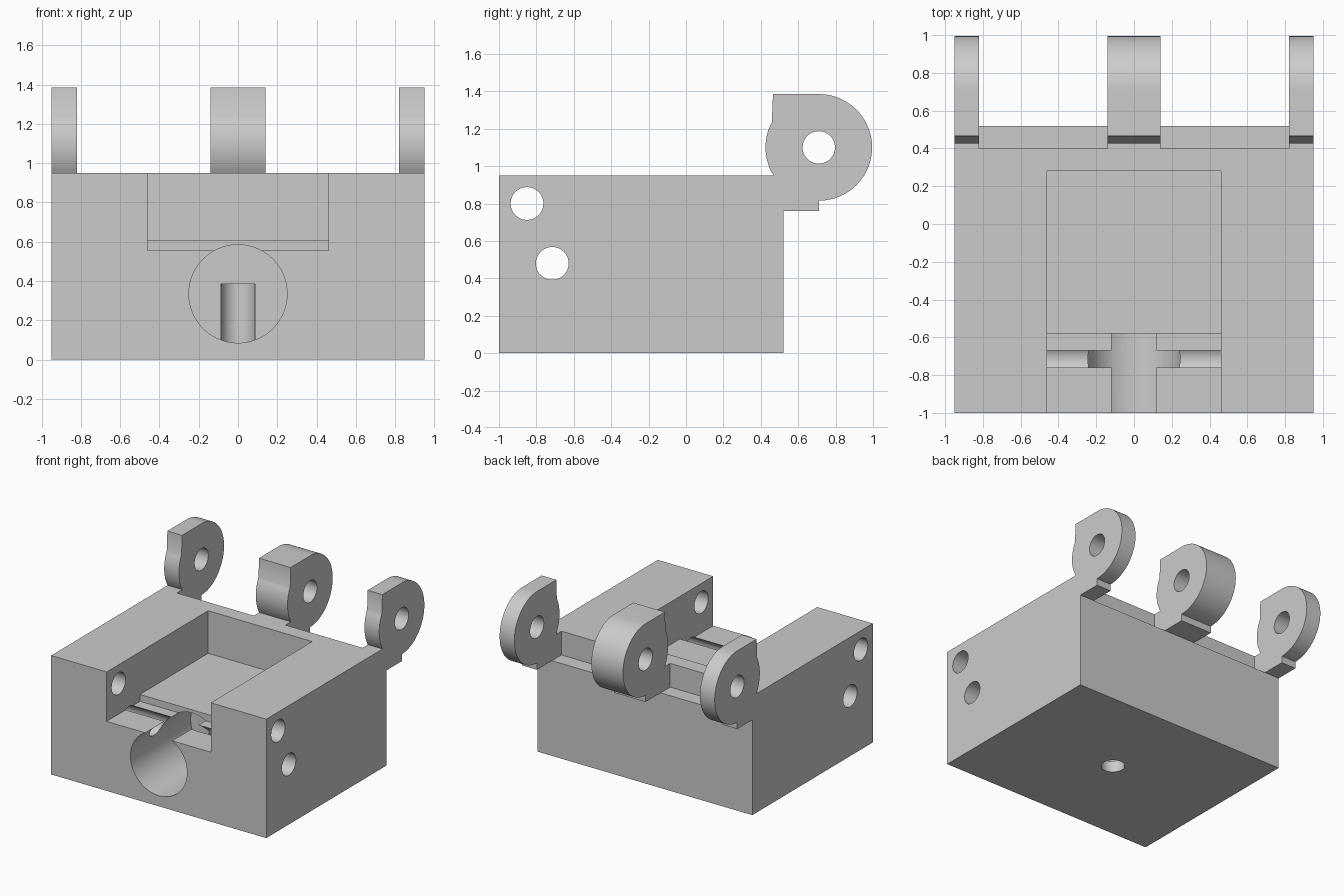
import bpy
import bmesh
from math import sin, cos, asin, pi, radians
from mathutils import Matrix

cube = bpy.data.objects.get("Cube")
if cube:
    bpy.data.objects.remove(cube, do_unlink=True)

grey = bpy.data.materials.new("plain grey")
grey.use_nodes = True
grey.diffuse_color = (0.6, 0.6, 0.6, 1)
grey.node_tree.nodes["Principled BSDF"].inputs["Base Color"].default_value = (0.6, 0.6, 0.6, 1)


def make(name, bm):
    bmesh.ops.recalc_face_normals(bm, faces=bm.faces)
    mesh = bpy.data.meshes.new(name)
    bm.to_mesh(mesh)
    bm.free()
    mesh.materials.append(grey)
    ob = bpy.data.objects.new(name, mesh)
    bpy.context.collection.objects.link(ob)
    return ob


def prism(name, profile, x0, x1):
    """Extrude a (y, z) outline along x."""
    bm = bmesh.new()
    face = bm.faces.new([bm.verts.new((x0, y, z)) for y, z in profile])
    ext = bmesh.ops.extrude_face_region(bm, geom=[face])["geom"]
    verts = [v for v in ext if isinstance(v, bmesh.types.BMVert)]
    bmesh.ops.translate(bm, verts=verts, vec=(x1 - x0, 0, 0))
    return make(name, bm)


def rod(name, centre, radius, length, axis):
    """Cylinder centred on a point, along the given axis."""
    turn = {"X": Matrix.Rotation(pi / 2, 4, "Y"),
            "Y": Matrix.Rotation(pi / 2, 4, "X"),
            "Z": Matrix.Identity(4)}[axis]
    bm = bmesh.new()
    bmesh.ops.create_cone(bm, cap_ends=True, segments=72, radius1=radius, radius2=radius,
                          depth=length, matrix=Matrix.Translation(centre) @ turn)
    return make(name, bm)


def rect(y0, y1, z0, z1):
    return [(y0, z0), (y1, z0), (y1, z1), (y0, z1)]


def arc(start, end, steps):
    return [(HY + HR * cos(start + (end - start) * i / steps),
             HZ + HR * sin(start + (end - start) * i / steps)) for i in range(steps + 1)]


def cut(ob, cutter):
    cutter.hide_render = True
    mod = ob.modifiers.new("cut", "BOOLEAN")
    mod.operation = "DIFFERENCE"
    mod.solver = "EXACT"
    mod.object = cutter
    bpy.context.view_layer.objects.active = ob
    bpy.ops.object.modifier_apply(modifier=mod.name)
    bpy.data.objects.remove(cutter, do_unlink=True)


def smooth(ob):
    bpy.ops.object.select_all(action="DESELECT")
    ob.select_set(True)
    bpy.context.view_layer.objects.active = ob
    bpy.ops.object.shade_smooth_by_angle(angle=radians(30))


# Main block
W, TOP, BACK, LEDGE = 0.95, 0.95, 0.52, 0.76
block = prism("main_block", rect(-1, BACK, 0, TOP), -W, W)

# Stepped pocket, open at the front and top
cut(block, prism("pocket_cutter", [(-1.2, 0.555), (-0.58, 0.555), (-0.58, 0.61),
                                   (0.28, 0.61), (0.28, 1.2), (-1.2, 1.2)], -0.46, 0.46))

# Clearance notches along the back edge, between the lugs
for x0, x1 in ((-0.82, -0.14), (0.14, 0.82)):
    cut(block, prism("notch_cutter", rect(0.4, 0.8, LEDGE, 1.2), x0, x1))

# Front bore, cross holes and the blind hole in the base
cut(block, rod("bore_cutter", (0, -0.74, 0.335), 0.25, 1.0, "Y"))
cut(block, rod("upper_hole_cutter", (0, -0.85, 0.80), 0.0875, 3, "X"))
cut(block, rod("lower_hole_cutter", (0, -0.715, 0.48), 0.0875, 3, "X"))
cut(block, rod("base_hole_cutter", (0, -0.24, 0.085), 0.0865, 0.6, "Z"))
smooth(block)

# Hinge lugs: round eye with a square upper corner and a foot on the block
HY, HZ, HR, CORNER = 0.71, 1.1, 0.285, 0.465
rise = asin((1.235 - HZ) / HR)
drop = asin((HZ - TOP) / HR)
outline = ([(BACK, TOP), (BACK, LEDGE), (HY, LEDGE)]
           + arc(-pi / 2, pi / 2, 40)
           + [(CORNER, HZ + HR)]
           + arc(pi - rise, pi + drop, 14))
for name, x0, x1 in (("right_lug", -W, -0.82), ("middle_lug", -0.14, 0.14), ("left_lug", 0.82, W)):
    lug = prism(name, outline, x0, x1)
    cut(lug, rod("pin_hole_cutter", (0, HY, HZ), 0.0865, 3, "X"))
    smooth(lug)
